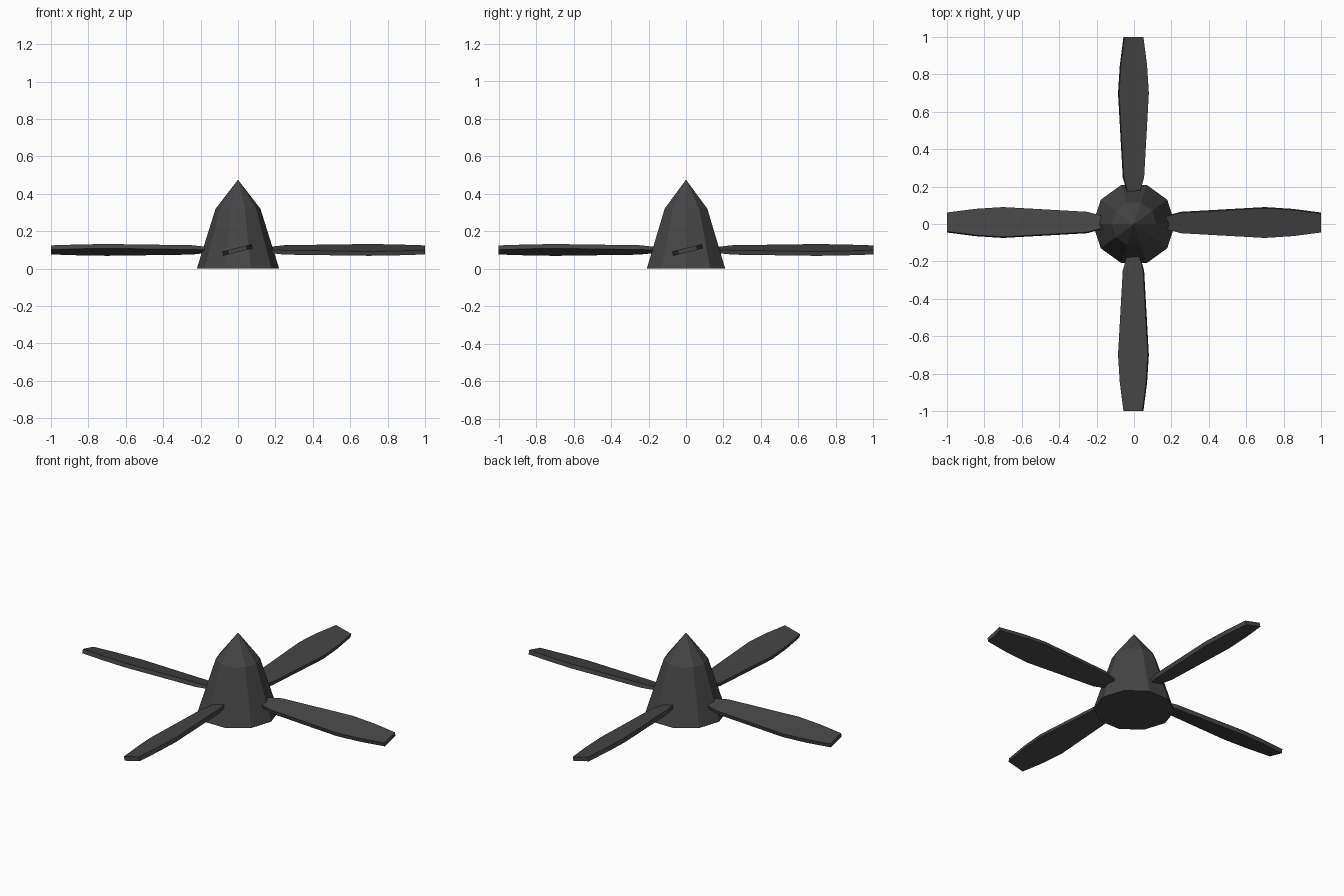
import bpy, bmesh
from math import sin, cos, pi, radians
from mathutils import Matrix

if "Cube" in bpy.data.objects:
    bpy.data.objects.remove(bpy.data.objects["Cube"])

mat = bpy.data.materials.new("dark_grey")
mat.diffuse_color = (0.06, 0.06, 0.06, 1)
mat.use_nodes = True
mat.node_tree.nodes["Principled BSDF"].inputs["Base Color"].default_value = mat.diffuse_color


def finish(bm, name):
    bmesh.ops.recalc_face_normals(bm, faces=bm.faces)
    me = bpy.data.meshes.new(name)
    bm.to_mesh(me)
    bm.free()
    me.materials.append(mat)
    ob = bpy.data.objects.new(name, me)
    bpy.context.collection.objects.link(ob)
    return ob


def loft(bm, rings):
    for a, b in zip(rings, rings[1:]):
        n = len(a)
        for i in range(n):
            j = (i + 1) % n
            bm.faces.new((a[i], a[j], b[j], b[i]))


# Spinner: ten-sided tapered hub with a pointed nose
SIDES = 10
bm = bmesh.new()
rings = [[bm.verts.new((r * cos(2 * pi * i / SIDES), r * sin(2 * pi * i / SIDES), z))
          for i in range(SIDES)] for r, z in ((0.22, 0), (0.12, 0.32))]
loft(bm, rings)
bm.faces.new(rings[0])
tip = bm.verts.new((0, 0, 0.475))
for i in range(SIDES):
    bm.faces.new((rings[1][i], rings[1][(i + 1) % SIDES], tip))
finish(bm, "spinner")

# Blades: (distance from axis, half chord, half thickness), pitched about their length
STATIONS = ((0.17, 0.034, 0.009), (0.25, 0.056, 0.012), (0.70, 0.082, 0.012),
            (0.85, 0.072, 0.012), (1.00, 0.052, 0.012))
PITCH = Matrix.Rotation(radians(14), 4, 'X')
for k in range(4):
    bm = bmesh.new()
    rings = [[bm.verts.new((x, sy * c, sz * t))
              for sy, sz in ((-1, -1), (1, -1), (1, 1), (-1, 1))] for x, c, t in STATIONS]
    loft(bm, rings)
    bm.faces.new(rings[0])
    bm.faces.new(rings[-1])
    shift = (0, 0.008, 0.1) if k % 2 == 0 else (-0.003, 0, 0.1)
    bm.transform(Matrix.Translation(shift) @ Matrix.Rotation(k * pi / 2, 4, 'Z') @ PITCH)
    # keep the tips exactly one unit from the axis
    finish(bm, f"blade_{k + 1}")
